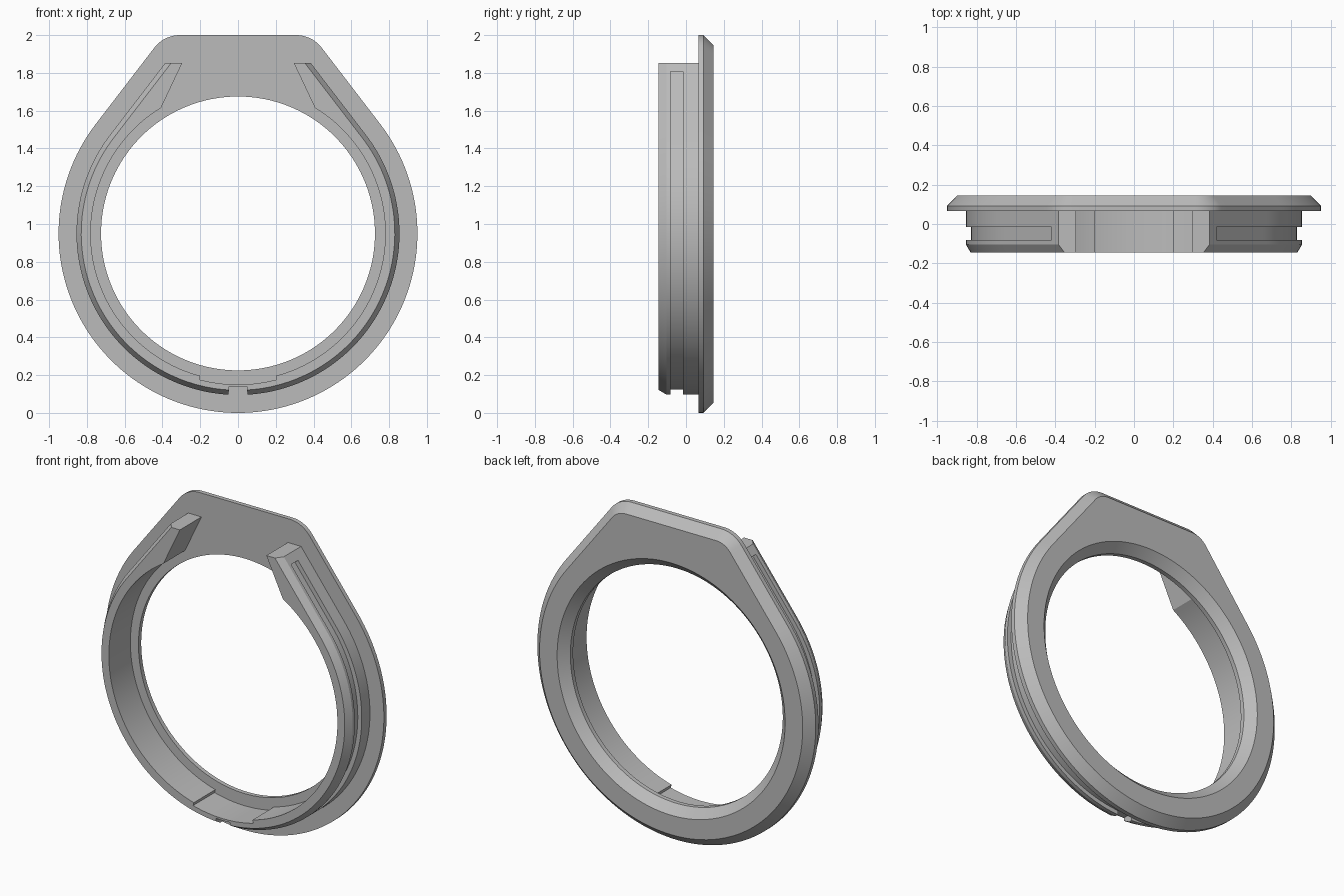
import bpy, bmesh, math
from mathutils import Vector

if "Cube" in bpy.data.objects:
    bpy.data.objects.remove(bpy.data.objects["Cube"])

CZ = 0.95                      # height of the ring centre
A = math.radians(37.5)         # angle where the straight shoulders leave the ring
CORNER = math.radians(58.5)    # angle where the arm's inner edge leaves the circle
T = math.tan(A)

grey = bpy.data.materials.new("warm_grey")
grey.diffuse_color = (0.5, 0.5, 0.5, 1)
grey.use_nodes = True
grey.node_tree.nodes["Principled BSDF"].inputs["Base Color"].default_value = grey.diffuse_color


def polar(r, a):
    return Vector((r * math.cos(a), CZ + r * math.sin(a)))


def loft(name, sections, closed):
    """Skin a list of equal closed cross-sections."""
    bm = bmesh.new()
    rows = [[bm.verts.new(p) for p in s] for s in sections]
    n, k = len(rows), len(rows[0])
    for i in range(n if closed else n - 1):
        a, b = rows[i], rows[(i + 1) % n]
        for j in range(k):
            bm.faces.new((a[j], a[(j + 1) % k], b[(j + 1) % k], b[j]))
    if not closed:
        bm.faces.new(rows[0])
        bm.faces.new(rows[-1])
    bmesh.ops.remove_doubles(bm, verts=bm.verts, dist=1e-5)
    bmesh.ops.recalc_face_normals(bm, faces=bm.faces)
    me = bpy.data.meshes.new(name)
    bm.to_mesh(me)
    bm.free()
    me.materials.append(grey)
    ob = bpy.data.objects.new(name, me)
    bpy.context.collection.objects.link(ob)
    bpy.context.view_layer.objects.active = ob
    ob.select_set(True)
    bpy.ops.object.shade_smooth_by_angle(angle=math.radians(20))
    ob.select_set(False)


# Face plate: ring with a rounded trapezoid top, bevelled behind
def half_outline(d):
    """Right half, bottom to top, inset by d."""
    pts = [polar(0.95 - d, -math.pi / 2 + (A + math.pi / 2) * i / 56) for i in range(57)]
    r = 0.17
    tx = 0.95 * math.cos(A) - (2 - CZ - 0.95 * math.sin(A)) * T   # sharp corner x
    c = Vector((tx - r * math.tan((math.pi / 2 - A) / 2), 2 - r))
    arc = [A + (math.pi / 2 - A) * i / 10 for i in range(11)]
    arc = [c + (r - d) * Vector((math.cos(a), math.sin(a))) for a in arc]
    pts += [pts[-1].lerp(arc[0], i / 12) for i in range(1, 12)] + arc
    pts += [arc[-1].lerp(Vector((0, 2 - d)), i / 10) for i in range(1, 11)]
    return pts


def outline(d):
    h = half_outline(d)
    return h + [Vector((-p.x, p.y)) for p in h[-2:0:-1]]


outer, inset = outline(0), outline(0.052)
plate = []
for p, q in zip(outer, inset):
    a = math.atan2(p.y - CZ, p.x)
    h, w = polar(0.725, a), polar(0.778, a)
    plate.append([(v.x, y, v.y) for v, y in (
        (p, 0.065), (p, 0.092), (q, 0.145), (w, 0.145), (h, 0.092), (h, 0.065))])
loft("face_plate", plate, True)

# Rear rim: grooved, chamfered wall that rises into two straight arms
R, CH, GR = 0.855, 0.025, 0.027


def section(inner, out, chamfer, groove):
    """out(d) gives the outer point inset by d."""
    row = [(inner, 0.067), (out(0), 0.067), (out(0), -0.015), (out(groove), -0.015),
           (out(groove), -0.082), (out(0), -0.082), (out(0), -0.103),
           (out(chamfer), -0.145), (inner, -0.145)]
    return [(p.x, y, p.y) for p, y in row]


def ring_station(a, rin, notch=False):
    if notch:
        return section(polar(rin, a), lambda d: polar(0.812, a), 0, 0)
    return section(polar(rin, a), lambda d: polar(R - d, a), CH, GR)


def arm_x(z, d):
    return R * math.cos(A) - (z - CZ - R * math.sin(A)) * T - d / math.cos(A)


def arm_station(z, inner, groove):
    return section(inner, lambda d: Vector((arm_x(z, d), z)), CH, groove)


down = -math.pi / 2
a_notch = down + math.asin(0.05 / R)
a_recess = down + math.asin(0.2 / 0.78)
st = [ring_station(down, 0.80, True), ring_station(a_notch, 0.80, True)]
st += [ring_station(a_notch + (a_recess - a_notch) * i / 8, 0.80) for i in range(9)]
st += [ring_station(a_recess + (A - a_recess) * i / 50, 0.78) for i in range(51)]
for i in range(1, 9):
    a = A + (CORNER - A) * i / 8
    st.append(arm_station(polar(R / math.cos(a - A), a).y, polar(0.78, a), GR))
lo, hi = polar(0.78, CORNER), Vector((0.295, 1.853))
z0 = polar(R / math.cos(CORNER - A), CORNER).y
mid = lo.lerp(hi, (1.807 - z0) / (1.853 - z0))
st += [arm_station(1.807, mid, GR), arm_station(1.807, mid, 0), arm_station(1.853, hi, 0)]
mirrored = [[(-x, y, z) for x, y, z in s] for s in st[:0:-1]]
loft("grooved_rim", mirrored + st, False)
